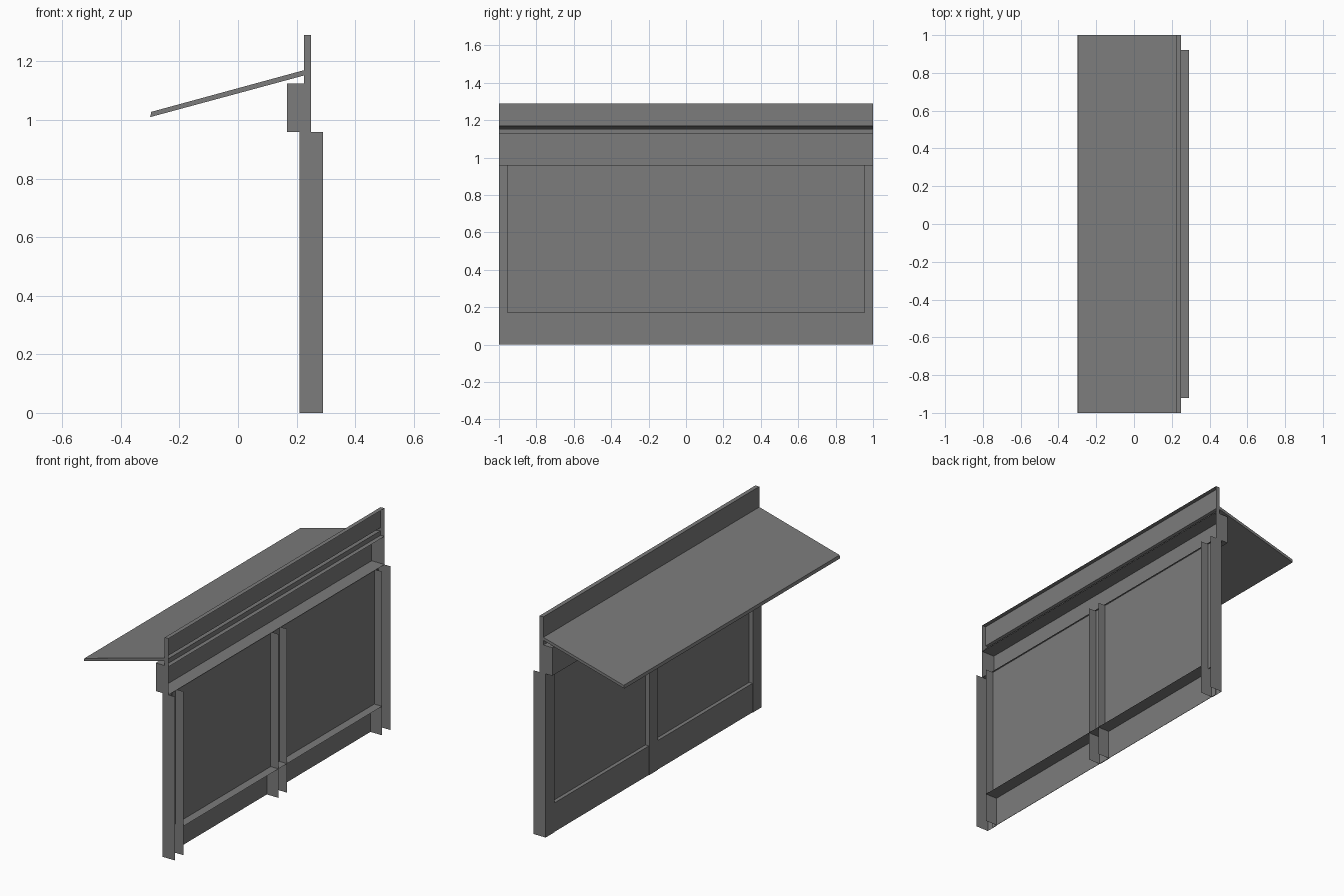
import bpy
import bmesh

if "Cube" in bpy.data.objects:
    bpy.data.objects.remove(bpy.data.objects["Cube"], do_unlink=True)

grey = bpy.data.materials.new("mid_grey")
grey.use_nodes = True
colour = (0.2, 0.2, 0.2, 1)
grey.diffuse_color = colour
grey.node_tree.nodes["Principled BSDF"].inputs["Base Color"].default_value = colour

SIDES = {"-x": (0, -1), "+x": (0, 1), "-y": (1, -1), "+y": (1, 1), "-z": (2, -1), "+z": (2, 1)}


def sheet_box(name, x, y, z, missing=()):
    """Box between ranges, leaving the named sides open."""
    bm = bmesh.new()
    bmesh.ops.create_cube(bm, size=1)
    bm.normal_update()
    drop = [f for f in bm.faces for s in missing
            if f.normal[SIDES[s][0]] * SIDES[s][1] > 0.9]
    bmesh.ops.delete(bm, geom=drop, context='FACES_ONLY')
    for v in bm.verts:
        for axis, (low, high) in enumerate((x, y, z)):
            v.co[axis] = low if v.co[axis] < 0 else high
    mesh = bpy.data.meshes.new(name)
    bm.to_mesh(mesh)
    bm.free()
    mesh.materials.append(grey)
    obj = bpy.data.objects.new(name, mesh)
    bpy.context.collection.objects.link(obj)
    return obj


FULL = (-1, 1)

# Upright channels, open towards +x and at both ends
for name, centre in (("right_post", -0.96), ("middle_post", 0), ("left_post", 0.96)):
    sheet_box(name, (0.21, 0.29), (centre - 0.04, centre + 0.04), (0, 0.96),
              ("+x", "-z", "+z"))

# Wall sheet and the bottom rail with its ledge
sheet_box("wall_panel", (0.235, 0.24), (-0.955, 0.955), (0.17, 0.96))
sheet_box("bottom_rail", (0.215, 0.29), (-0.92, 0.92), (0, 0.17),
          ("+x", "-z", "-y", "+y"))
sheet_box("rail_back", (0.213, 0.215), (-0.955, 0.955), (0, 0.17))

# Header channel, open towards +x
sheet_box("header_beam", (0.167, 0.25), FULL, (0.96, 1.125), ("+x",))

# Parapet channel, with a slot where the canopy enters
sheet_box("upper_parapet", (0.225, 0.25), FULL, (1.17, 1.29), ("+x", "-z"))
sheet_box("lower_parapet", (0.225, 0.25), FULL, (1.125, 1.152), ("+x", "+z"))
sheet_box("parapet_slot", (0.225, 0.25), FULL, (1.152, 1.17),
          ("+x", "-x", "-z", "+z"))

# Sloping canopy, lower at the outer edge
canopy = sheet_box("canopy", (-0.3, 0.225), FULL, (1.152, 1.17), ("+x",))
for v in canopy.data.vertices:
    if v.co.x < 0:
        top = v.co.z > 1.16
        v.co.z -= 0.142
        v.co.x += 0.004 if top else 0.0
        v.co.x = max(v.co.x, -0.3)
